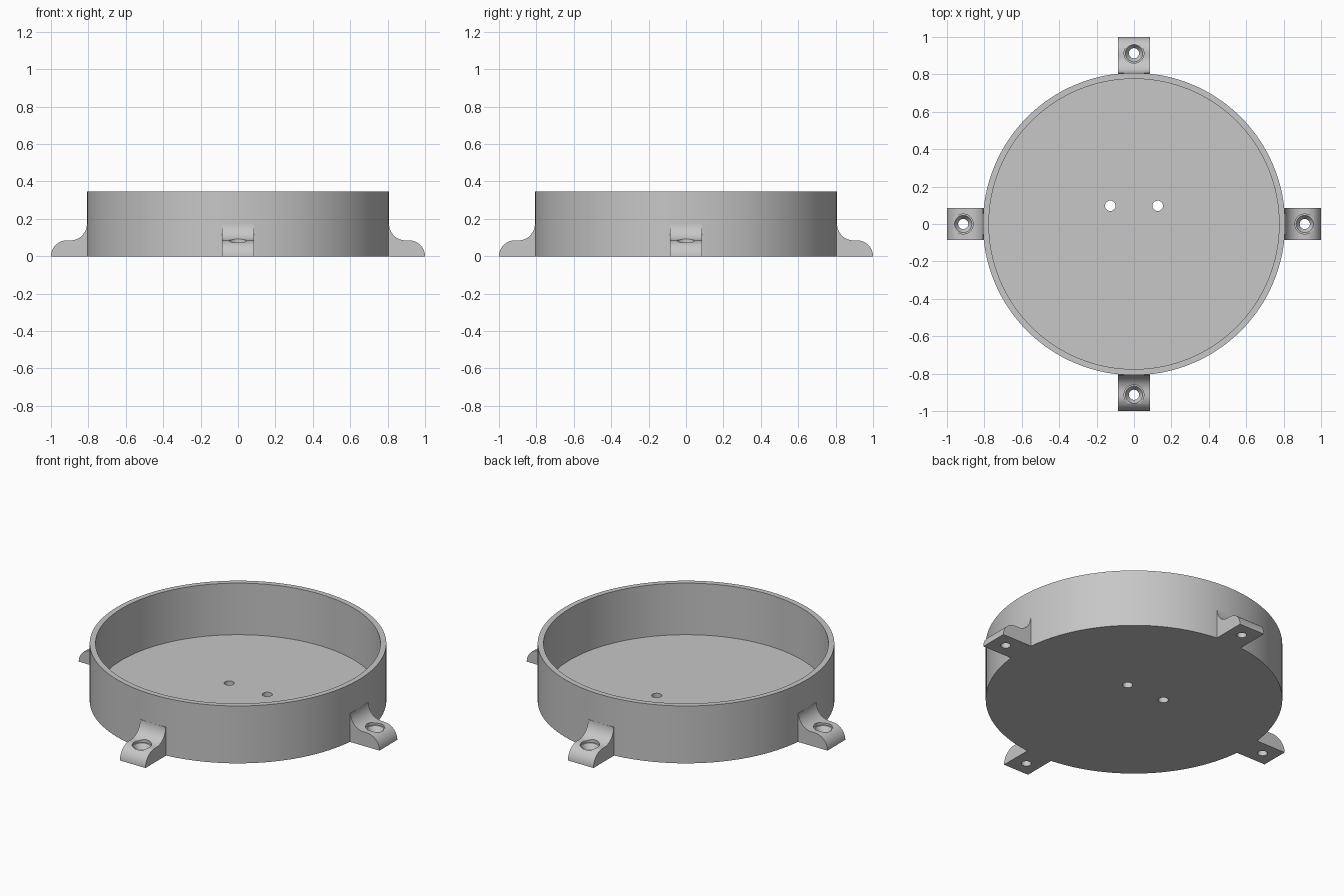
import bpy
import bmesh
from math import cos, sin, pi, radians

cube = bpy.data.objects.get("Cube")
if cube:
    bpy.data.objects.remove(cube, do_unlink=True)

OUTER, INNER = 0.808, 0.776      # dish radii
HEIGHT, FLOOR = 0.345, 0.035     # dish height and floor thickness
EAR_HALF = 0.085                 # half width of a mounting ear
SCREW_X = 0.913                  # screw position along the ear

grey = bpy.data.materials.new("plain grey")
colour = (0.57, 0.57, 0.57, 1)
grey.diffuse_color = colour
grey.use_nodes = True
grey.node_tree.nodes["Principled BSDF"].inputs["Base Color"].default_value = colour


def make_object(name, bm):
    bmesh.ops.recalc_face_normals(bm, faces=bm.faces)
    mesh = bpy.data.meshes.new(name)
    bm.to_mesh(mesh)
    bm.free()
    mesh.materials.append(grey)
    obj = bpy.data.objects.new(name, mesh)
    bpy.context.collection.objects.link(obj)
    return obj


def lathe(name, profile, steps, centre=(0, 0)):
    """Closed solid of revolution; a profile starts and ends with flat caps."""
    bm = bmesh.new()
    rings = [[bm.verts.new((centre[0] + r * cos(2 * pi * i / steps),
                            centre[1] + r * sin(2 * pi * i / steps), z))
              for i in range(steps)] for r, z in profile]
    for low, high in zip(rings, rings[1:]):
        for i in range(steps):
            j = (i + 1) % steps
            bm.faces.new((low[i], low[j], high[j], high[i]))
    bm.faces.new(rings[0])
    bm.faces.new(rings[-1])
    return make_object(name, bm)


def select_only(obj):
    bpy.ops.object.select_all(action='DESELECT')
    obj.select_set(True)
    bpy.context.view_layer.objects.active = obj


def cut(obj, cutter):
    mod = obj.modifiers.new("hole", 'BOOLEAN')
    mod.operation = 'DIFFERENCE'
    mod.solver = 'EXACT'
    mod.object = cutter
    select_only(obj)
    bpy.ops.object.modifier_apply(modifier=mod.name)
    bpy.data.objects.remove(cutter, do_unlink=True)


def smooth(obj):
    select_only(obj)
    bpy.ops.object.shade_smooth_by_angle(angle=radians(30))


# Open round dish with two cable holes in the floor
dish = lathe("dish", [(OUTER, 0), (OUTER, HEIGHT), (INNER, HEIGHT), (INNER, FLOOR)], 128)
for side in (-1, 1):
    cut(dish, lathe("hole_cutter", [(0.028, -0.1), (0.028, 0.1)], 32, (side * 0.127, 0.097)))
smooth(dish)

# Mounting ear: concave fillet against the wall, rounded outer end
steps = 14
quarter = [pi / 2 * i / steps for i in range(steps + 1)]
outline = [(0.79, 0), (0.79, 0.172)]
outline += [(0.895 - 0.087 * cos(a), 0.172 - 0.087 * sin(a)) for a in quarter]
outline += [(0.915 + 0.085 * sin(a), 0.085 * cos(a)) for a in quarter]
bm = bmesh.new()
side_face = bm.faces.new([bm.verts.new((x, -EAR_HALF, z)) for x, z in outline])
swept = bmesh.ops.extrude_face_region(bm, geom=[side_face])["geom"]
bmesh.ops.translate(bm, vec=(0, 2 * EAR_HALF, 0),
                    verts=[v for v in swept if isinstance(v, bmesh.types.BMVert)])
ear = make_object("right_ear", bm)

# Countersunk screw hole
screw = [(0.027, -0.1), (0.027, 0.045), (0.046, 0.073), (0.053, 0.073), (0.053, 0.25)]
cut(ear, lathe("screw_cutter", screw, 40, (SCREW_X, 0)))
smooth(ear)

# Four ears around the dish
ear.name = "left_ear"
for turn, name in enumerate(("back_ear", "right_ear", "front_ear"), 1):
    copy = bpy.data.objects.new(name, ear.data)
    copy.rotation_euler.z = turn * pi / 2
    bpy.context.collection.objects.link(copy)
